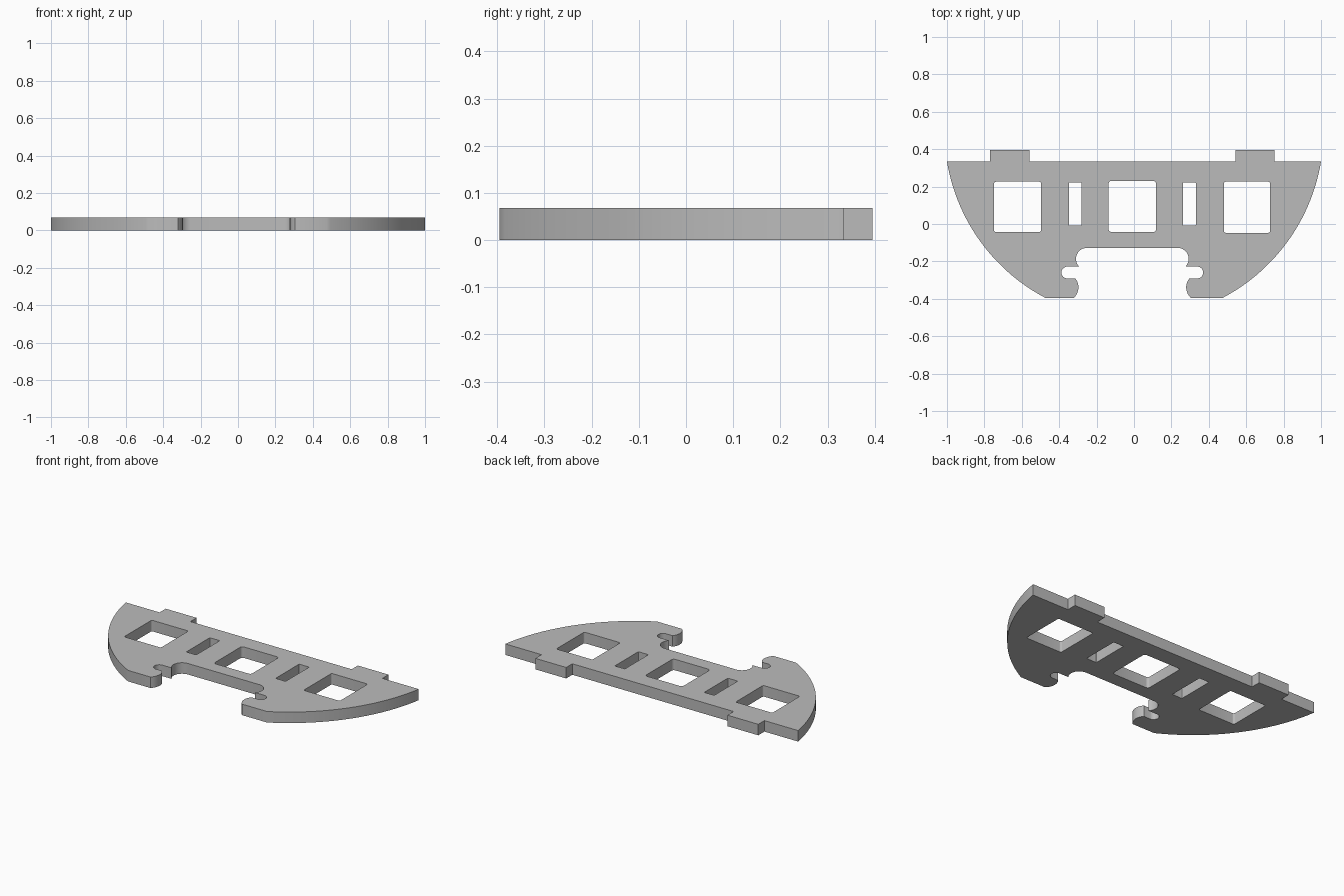
import bpy
import bmesh
import math
from mathutils import Vector

if "Cube" in bpy.data.objects:
    bpy.data.objects.remove(bpy.data.objects["Cube"], do_unlink=True)

THICK = 0.068
SHIFT = -0.018   # tabs and notch sit slightly off centre
BOTTOM, BACK, TAB = -0.395, 0.335, 0.395


def arc(a, b, c, steps):
    """Points on the circle from a through b to c."""
    (ax, ay), (bx, by), (cx, cy) = a, b, c
    d = 2 * (ax * (by - cy) + bx * (cy - ay) + cx * (ay - by))
    sa, sb, sc = ax * ax + ay * ay, bx * bx + by * by, cx * cx + cy * cy
    ox = (sa * (by - cy) + sb * (cy - ay) + sc * (ay - by)) / d
    oy = (sa * (cx - bx) + sb * (ax - cx) + sc * (bx - ax)) / d
    r = math.hypot(ax - ox, ay - oy)
    turn = 2 * math.pi
    t0 = math.atan2(ay - oy, ax - ox)
    mid = (math.atan2(by - oy, bx - ox) - t0) % turn
    sweep = (math.atan2(cy - oy, cx - ox) - t0) % turn
    if mid > sweep:
        sweep -= turn
    return [(ox + r * math.cos(t0 + sweep * i / steps),
             oy + r * math.sin(t0 + sweep * i / steps)) for i in range(steps + 1)]


def rounded_rect(x0, x1, y0, y1, r, steps=5):
    pts = []
    corners = [(x1 - r, y1 - r), (x0 + r, y1 - r), (x0 + r, y0 + r), (x1 - r, y0 + r)]
    for q, (cx, cy) in enumerate(corners):
        for i in range(steps + 1):
            t = math.pi / 2 * (q + i / steps)
            pts.append((cx + r * math.cos(t), cy + r * math.sin(t)))
    return pts


def flip(points, shift=0.0):
    return [(shift - x, y) for x, y in reversed(points)]


# Half profiles: tab, curved rim, clip notch
tab = [(-0.56, BACK), (-0.56, TAB), (-0.77, TAB), (-0.77, BACK)]
rim = arc((-1, BACK), (-0.8595, -0.037), (-0.474, BOTTOM), 40)
notch = arc((-0.322, BOTTOM), (-0.297, -0.34), (-0.314, -0.291), 10)
notch += arc((-0.36, -0.291), (-0.388, -0.259), (-0.36, -0.228), 12)
notch += arc((-0.293, -0.228), (-0.31, -0.18), (-0.255, -0.128), 14)

outline = tab + rim + notch + flip(notch, SHIFT) + flip(rim) + flip(tab, SHIFT)

# Windows and narrow slots
holes = [
    rounded_rect(-0.748, -0.497, -0.043, 0.226, 0.01),
    rounded_rect(0.481, 0.728, -0.047, 0.226, 0.01),
    rounded_rect(-0.136, 0.118, -0.043, 0.231, 0.016),
    rounded_rect(-0.348, -0.28, -0.008, 0.222, 0.004),
    rounded_rect(0.262, 0.331, -0.008, 0.222, 0.004),
]

# Fill the flat profile and extrude it
bm = bmesh.new()
for loop in [outline] + holes:
    verts = [bm.verts.new((x, y, 0)) for x, y in loop]
    for i, v in enumerate(verts):
        bm.edges.new((v, verts[(i + 1) % len(verts)]))
bmesh.ops.triangle_fill(bm, use_beauty=True, use_dissolve=False,
                        edges=bm.edges[:], normal=(0, 0, 1))
top = bmesh.ops.extrude_face_region(bm, geom=bm.faces[:])["geom"]
bmesh.ops.translate(bm, vec=Vector((0, 0, THICK)),
                    verts=[g for g in top if isinstance(g, bmesh.types.BMVert)])
bmesh.ops.recalc_face_normals(bm, faces=bm.faces[:])

mesh = bpy.data.meshes.new("bracket_plate")
bm.to_mesh(mesh)
bm.free()
plate = bpy.data.objects.new("bracket_plate", mesh)
bpy.context.collection.objects.link(plate)

# Plain grey material
grey = bpy.data.materials.new("plain_grey")
grey.use_nodes = True
colour = (0.5, 0.5, 0.5, 1)
grey.diffuse_color = colour
grey.node_tree.nodes["Principled BSDF"].inputs["Base Color"].default_value = colour
mesh.materials.append(grey)

bpy.ops.object.select_all(action="DESELECT")
plate.select_set(True)
bpy.context.view_layer.objects.active = plate
bpy.ops.object.shade_smooth_by_angle(angle=math.radians(30))
